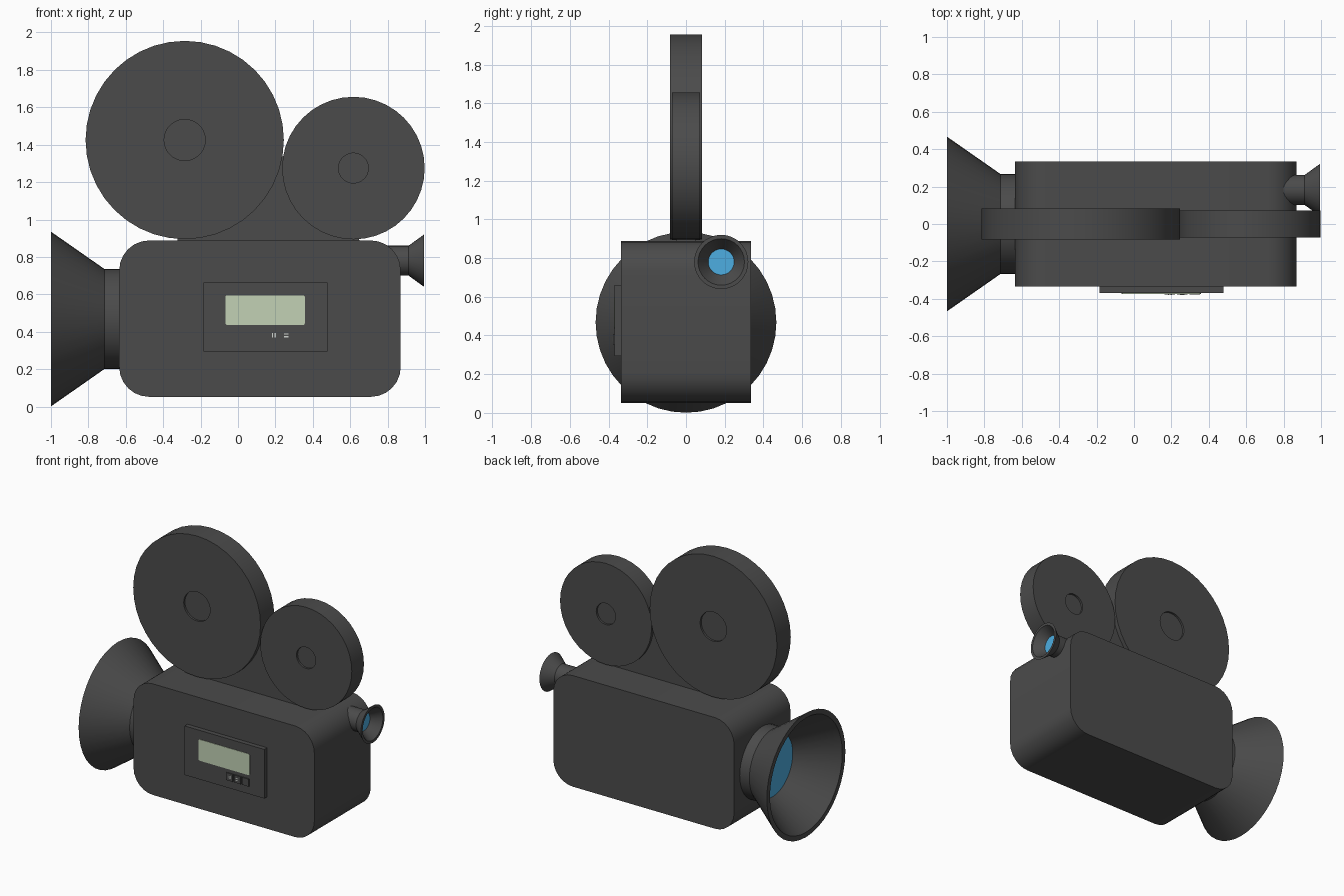
import bpy, bmesh, math
from mathutils import Vector

if "Cube" in bpy.data.objects:
    bpy.data.objects.remove(bpy.data.objects["Cube"])


def material(name, rgb):
    m = bpy.data.materials.new(name)
    m.diffuse_color = (*rgb, 1)
    m.use_nodes = True
    m.node_tree.nodes["Principled BSDF"].inputs["Base Color"].default_value = m.diffuse_color
    return m


GREY = material("dark grey", (0.07, 0.07, 0.07))
BLUE = material("lens blue", (0.075, 0.42, 0.75))
GREEN = material("screen green", (0.54, 0.64, 0.46))
PALE = material("pale mark", (0.65, 0.68, 0.65))


def finish(name, bm, mat, smooth=True):
    bmesh.ops.remove_doubles(bm, verts=bm.verts, dist=1e-5)
    bmesh.ops.recalc_face_normals(bm, faces=bm.faces)
    me = bpy.data.meshes.new(name)
    bm.to_mesh(me)
    bm.free()
    me.materials.append(mat)
    ob = bpy.data.objects.new(name, me)
    bpy.context.collection.objects.link(ob)
    if smooth:
        bpy.ops.object.select_all(action='DESELECT')
        ob.select_set(True)
        bpy.context.view_layer.objects.active = ob
        bpy.ops.object.shade_smooth_by_angle(angle=math.radians(30))
    return ob


def lathe(name, profile, centre, axis, mat, n=32):
    """Spin (offset along axis, radius) points around the x or y axis."""
    bm = bmesh.new()
    rings = []
    for t, r in profile:
        ring = []
        for i in range(n):
            a = math.tau * i / n
            u, w = r * math.cos(a), r * math.sin(a)
            p = Vector((t, u, w)) if axis == 'x' else Vector((u, t, w))
            ring.append(bm.verts.new(p + Vector(centre)))
        rings.append(ring)
    for a, b in zip(rings, rings[1:]):
        for i in range(n):
            j = (i + 1) % n
            bm.faces.new((a[i], a[j], b[j], b[i]))
    for ring in (rings[0], rings[-1]):
        bm.faces.new(ring)
    return finish(name, bm, mat)


def prism(name, outline, y0, y1, mat):
    """Extrude an xz outline from y0 to y1."""
    bm = bmesh.new()
    f = bm.faces.new([bm.verts.new((x, y0, z)) for x, z in outline])
    new = bmesh.ops.extrude_face_region(bm, geom=[f])["geom"]
    moved = [v for v in new if isinstance(v, bmesh.types.BMVert)]
    bmesh.ops.translate(bm, verts=moved, vec=(0, y1 - y0, 0))
    return finish(name, bm, mat)


def rect(x0, x1, z0, z1, r=0.0, seg=6):
    if r == 0:
        return [(x0, z0), (x1, z0), (x1, z1), (x0, z1)]
    pts = []
    corners = [(x1 - r, z1 - r), (x0 + r, z1 - r), (x0 + r, z0 + r), (x1 - r, z0 + r)]
    for k, (cx, cz) in enumerate(corners):
        for i in range(seg + 1):
            a = math.pi / 2 * (k + i / seg)
            pts.append((cx + r * math.cos(a), cz + r * math.sin(a)))
    return pts


# Camera body
prism("body", rect(-0.635, 0.87, 0.052, 0.888, 0.16), -0.335, 0.335, GREY)

# Film reels with recessed hubs
for name, x, z, r, hub, d in (("large_reel", -0.285, 1.425, 0.53, 0.11, 0.082),
                              ("small_reel", 0.617, 1.275, 0.381, 0.08, 0.072)):
    e = d - 0.015
    lathe(name, [(-e, hub), (-d, hub), (-d, r), (d, r), (d, hub), (e, hub)],
          (x, 0, z), 'y', GREY, 40)

# Bracket filling the space between the reels
prism("reel_bracket", [(-0.325, 0.87), (0.65, 0.87), (0.617, 1.275), (-0.285, 1.425)],
      -0.05, 0.05, GREY)

# Front lens hood and glass
LENS = (0, 0, 0.468)
lathe("lens_hood", [(-0.62, 0.268), (-0.715, 0.268), (-1.0, 0.467), (-1.0, 0.43),
                    (-0.72, 0.235)], LENS, 'x', GREY, 40)
lathe("lens_glass", [(-0.71, 0.235), (-0.724, 0.235)], LENS, 'x', BLUE, 40)

# Eyepiece and glass
EYE = (0, 0.182, 0.78)
lathe("eyepiece", [(0.70, 0.08), (0.912, 0.08), (0.995, 0.14), (0.995, 0.12),
                   (0.92, 0.067)], EYE, 'x', GREY)
lathe("eyepiece_glass", [(0.915, 0.067), (0.924, 0.067)], EYE, 'x', BLUE)

# Control panel, screen and buttons
prism("control_panel", rect(-0.185, 0.478, 0.293, 0.662), -0.37, -0.33, GREY)
prism("screen", rect(-0.068, 0.358, 0.435, 0.595, 0.012, 3), -0.373, -0.368, GREEN)
for i in range(3):
    x, z = 0.192 + 0.067 * i, 0.38
    prism(f"button_{i + 1}", rect(x - 0.028, x + 0.028, z - 0.028, z + 0.028),
          -0.378, -0.368, GREY)
    if i < 2:
        for s in (-0.007, 0.007):
            box = (x + s - 0.003, x + s + 0.003, z - 0.012, z + 0.012) if i == 0 else \
                  (x - 0.012, x + 0.012, z + s - 0.003, z + s + 0.003)
            prism(f"button_mark_{i + 1}", rect(*box), -0.38, -0.377, PALE)
